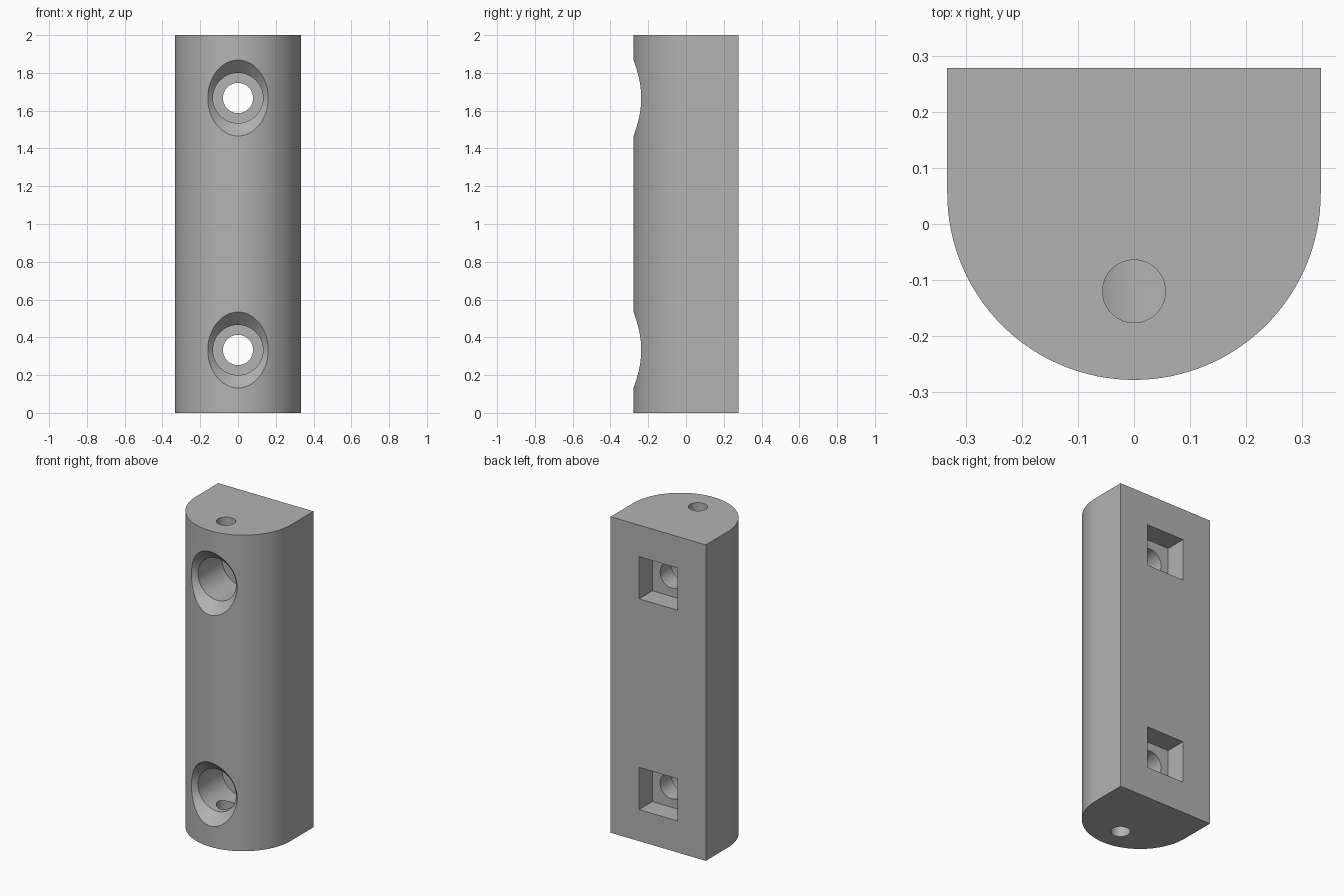
import bpy
import bmesh
from math import cos, sin, pi, radians
from mathutils import Matrix

cube = bpy.data.objects.get("Cube")
if cube:
    bpy.data.objects.remove(cube, do_unlink=True)

HALF_W, BACK, HEIGHT = 0.333, 0.278, 2.0
ARC_Y = 0.055
BOLT_Z = (0.333, 1.667)

grey = bpy.data.materials.new("light grey")
grey.use_nodes = True
colour = (0.45, 0.45, 0.45, 1)
grey.diffuse_color = colour
grey.node_tree.nodes["Principled BSDF"].inputs["Base Color"].default_value = colour


def make_object(name, bm):
    bmesh.ops.recalc_face_normals(bm, faces=bm.faces)
    mesh = bpy.data.meshes.new(name)
    bm.to_mesh(mesh)
    bm.free()
    mesh.materials.append(grey)
    obj = bpy.data.objects.new(name, mesh)
    bpy.context.collection.objects.link(obj)
    return obj


def lathe(name, profile, matrix, sides=64):
    """Closed solid from (radius, height) pairs around local z."""
    bm = bmesh.new()
    rings = [[bm.verts.new((r * cos(2 * pi * i / sides), r * sin(2 * pi * i / sides), h))
              for i in range(sides)] for r, h in profile]
    for a, b in zip(rings, rings[1:]):
        for i in range(sides):
            j = (i + 1) % sides
            bm.faces.new((a[i], a[j], b[j], b[i]))
    bm.faces.new(rings[0])
    bm.faces.new(rings[-1])
    bm.transform(matrix)
    return make_object(name, bm)


# D-shaped body, extruded upwards
bm = bmesh.new()
steps = 64
outline = [(HALF_W, BACK), (-HALF_W, BACK)]
outline += [(-HALF_W * cos(pi * i / steps), ARC_Y - HALF_W * sin(pi * i / steps))
            for i in range(steps + 1)]
base = bm.faces.new([bm.verts.new((x, y, 0)) for x, y in outline])
top = bmesh.ops.extrude_face_region(bm, geom=[base])["geom"]
bmesh.ops.translate(bm, vec=(0, 0, HEIGHT),
                    verts=[v for v in top if isinstance(v, bmesh.types.BMVert)])
body = make_object("mounting_block", bm)

# Countersunk bolt bores, square nut pockets and end holes
bore = [(0.253, -0.33), (0.133, -0.21), (0.133, 0.03), (0.08, 0.03), (0.08, 0.2)]
cutters = []
for z, end in zip(BOLT_Z, (-0.05, HEIGHT + 0.05)):
    along_y = Matrix.Translation((0, 0, z)) @ Matrix.Rotation(radians(-90), 4, "X")
    cutters.append(lathe("bolt_bore_cutter", bore, along_y))

    bm = bmesh.new()
    bmesh.ops.create_cube(bm, size=1, matrix=Matrix.Translation((0, 0.245, z))
                          @ Matrix.Diagonal((0.267, 0.2, 0.267, 1)))
    cutters.append(make_object("nut_pocket_cutter", bm))

    cutters.append(lathe("end_hole_cutter", [(0.056, z), (0.056, end)],
                         Matrix.Translation((0, -0.12, 0))))

bpy.ops.object.select_all(action="DESELECT")
bpy.context.view_layer.objects.active = body
body.select_set(True)
for cutter in cutters:
    cutter.hide_render = True
    cut = body.modifiers.new("cut", "BOOLEAN")
    cut.operation = "DIFFERENCE"
    cut.solver = "EXACT"
    cut.object = cutter
    bpy.ops.object.modifier_apply(modifier=cut.name)
    bpy.data.objects.remove(cutter, do_unlink=True)

bpy.ops.object.shade_smooth_by_angle(angle=radians(30))
